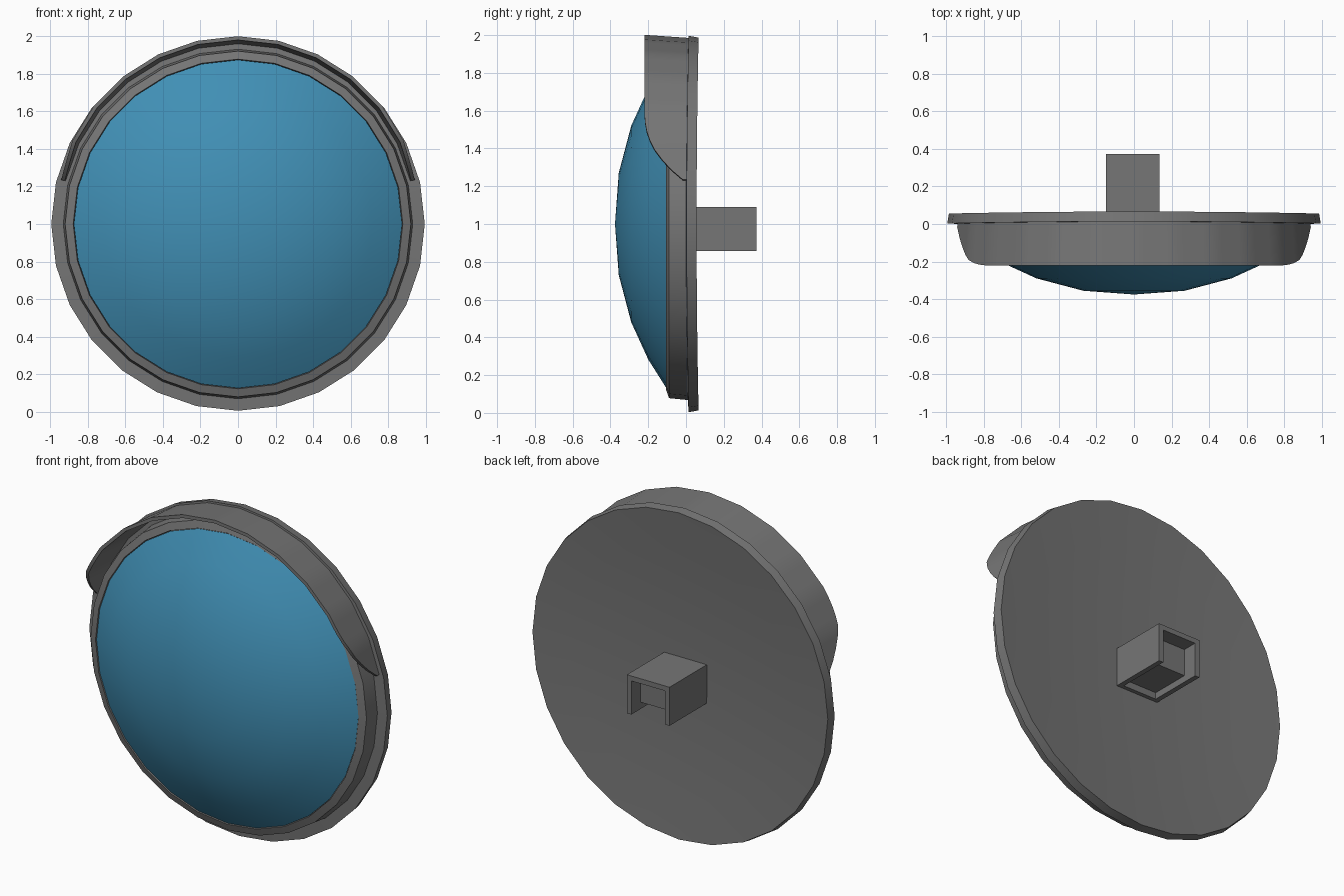
import bpy, bmesh, math
from mathutils import Matrix, Vector

SIDES = 28
STEP = 2 * math.pi / SIDES

if "Cube" in bpy.data.objects:
    bpy.data.objects.remove(bpy.data.objects["Cube"])


def material(name, color):
    m = bpy.data.materials.new(name)
    m.use_nodes = True
    m.diffuse_color = color
    bsdf = m.node_tree.nodes["Principled BSDF"]
    bsdf.inputs["Base Color"].default_value = color
    bsdf.inputs["Roughness"].default_value = 0.6
    return m


grey = material("housing grey", (0.18, 0.18, 0.18, 1))
blue = material("lens blue", (0.052, 0.275, 0.46, 1))


def finish(name, bm, mat, angle=30):
    bmesh.ops.recalc_face_normals(bm, faces=bm.faces)
    mesh = bpy.data.meshes.new(name)
    bm.to_mesh(mesh)
    bm.free()
    mesh.materials.append(mat)
    mesh.shade_smooth()
    mesh.set_sharp_from_angle(angle=math.radians(angle))
    obj = bpy.data.objects.new(name, mesh)
    bpy.context.collection.objects.link(obj)
    return obj


def bridge(bm, a, b, closed):
    n = len(a)
    for i in range(n if closed else n - 1):
        j = (i + 1) % n
        bm.faces.new((a[i], a[j], b[j], b[i]))


def lathe(name, profile, mat, bend=0.0):
    """Turn (radius, y) points around the y axis; bend bows the rear points."""
    bm = bmesh.new()
    rings = []
    for r, y in profile:
        ring = []
        for i in range(SIDES):
            x, z = r * math.sin(i * STEP), r * math.cos(i * STEP)
            dy = bend * z * z if y > -0.05 else 0
            ring.append(bm.verts.new((x, y + dy, 1 + z)))
        rings.append(ring)
    for a, b in zip(rings, rings[1:]):
        bridge(bm, a, b, True)
    bmesh.ops.remove_doubles(bm, verts=bm.verts, dist=1e-5)
    return finish(name, bm, mat)


# Housing: dished back plate, bowed flange and raised lens ring
back = [(r, 0.014 + 0.043 * r * r) for r in (0, 0.25, 0.5, 0.75, 0.987)]
lathe("housing", back + [(0.996, 0.003), (0.932, 0.0), (0.922, -0.09),
                         (0.879, -0.105), (0.874, -0.08)], grey, bend=0.011)

# Domed lens
lathe("lens", [(0, -0.376), (0.27, -0.356), (0.52, -0.29),
               (0.717, -0.2), (0.875, -0.1)], blue)

# Visor: thin flared hood, its sides sweeping back to the flange
EDGE = [(1.22, 0.005), (1.265, -0.055), (1.32, -0.11), (1.385, -0.162),
        (1.455, -0.198), (1.51, -0.214), (1.57, -0.22)]
VISOR_Z, VISOR_R, FLARE = 1.02, 0.966, 0.07


def front_y(z):
    if z <= EDGE[0][0]:
        return EDGE[0][1]
    for (z0, y0), (z1, y1) in zip(EDGE, EDGE[1:]):
        if z <= z1:
            return y0 + (y1 - y0) * (z - z0) / (z1 - z0)
    return EDGE[-1][1]


bm = bmesh.new()
sections = []
SUB = 4
for i in range(-6 * SUB, 6 * SUB + 1):
    a = i * STEP / SUB
    flat = math.cos(STEP / 2) / math.cos(a % STEP - STEP / 2)
    direction = Vector((math.sin(a), 0, math.cos(a))) * flat
    front = front_y(VISOR_Z + (VISOR_R + 0.008) * direction.z)
    section = []
    for inset, y in ((0, 0.015), (0, front), (0.02, front), (0.024, 0.015)):
        radius = VISOR_R - FLARE * y - inset
        section.append(bm.verts.new(direction * radius + Vector((0, y, VISOR_Z))))
    sections.append(section)
for a, b in zip(sections, sections[1:]):
    bridge(bm, a, b, True)
for end in (sections[0], sections[-1]):
    bm.faces.new(end)
finish("visor", bm, grey)

# Rear mount: walls around a solid core set back from the end and underside
WALL, END_RECESS, LOW_RECESS = 0.03, 0.09, 0.04
X0, X1, Y0, Y1, Z0, Z1 = -0.15, 0.135, 0.01, 0.372, 0.857, 1.09
bm = bmesh.new()
for lo, hi in (((X0, Y0, Z1 - WALL), (X1, Y1, Z1)),
               ((X0, Y0, Z0), (X0 + WALL, Y1, Z1 - WALL)),
               ((X1 - WALL, Y0, Z0), (X1, Y1, Z1 - WALL)),
               ((X0 + WALL, Y0, Z0), (X1 - WALL, Y0 + WALL, Z1 - WALL)),
               ((X0 + WALL, Y0 + WALL, Z0 + LOW_RECESS),
                (X1 - WALL, Y1 - END_RECESS, Z1 - WALL))):
    lo, hi = Vector(lo), Vector(hi)
    place = Matrix.Translation((lo + hi) / 2) @ Matrix.Diagonal((*(hi - lo), 1))
    bmesh.ops.create_cube(bm, size=1, matrix=place)
finish("rear_mount", bm, grey)
